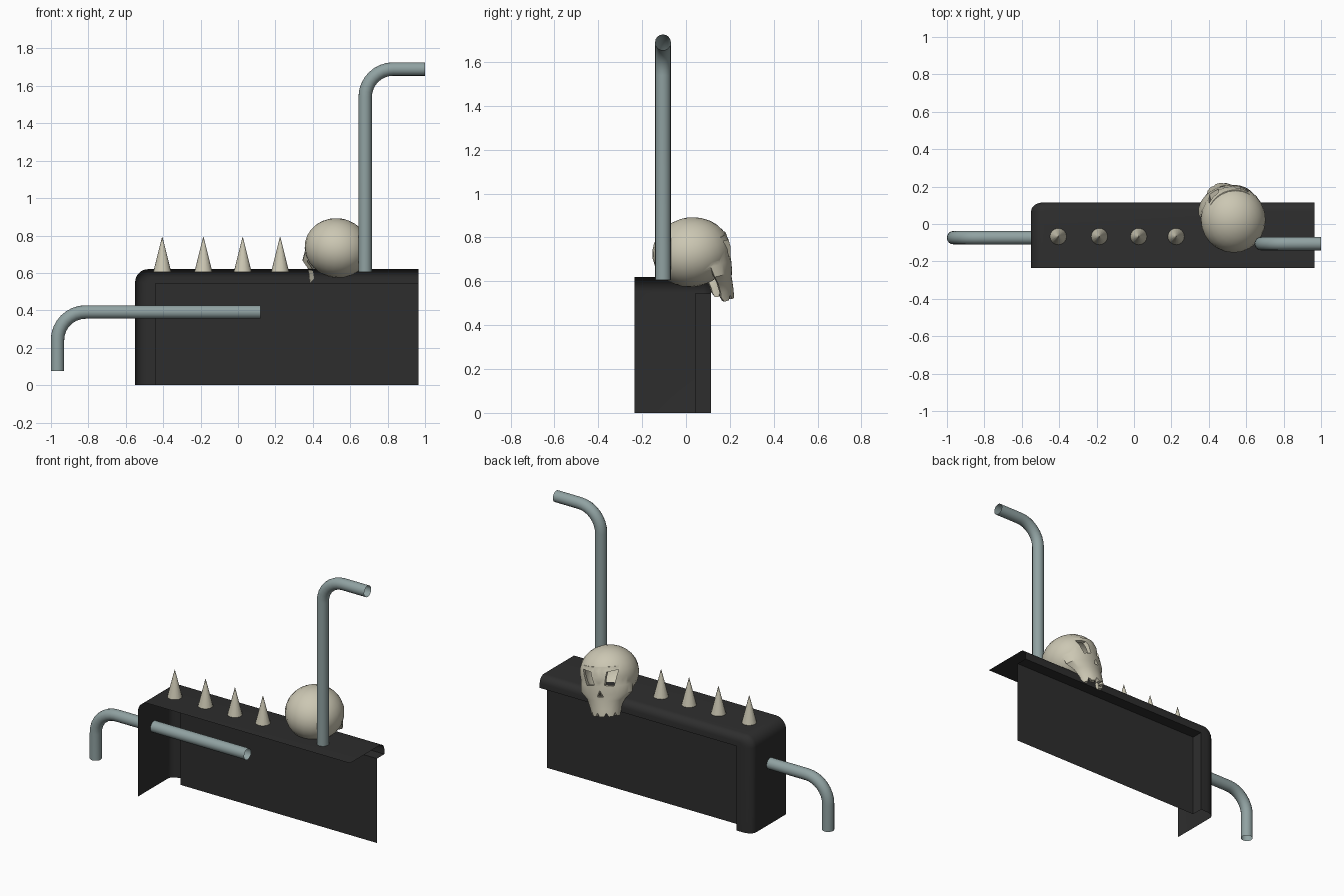
import bpy, bmesh
from math import sin, cos, pi, radians
from mathutils import Matrix, Vector

if "Cube" in bpy.data.objects:
    bpy.data.objects.remove(bpy.data.objects["Cube"])


def material(name, rgb):
    m = bpy.data.materials.new(name)
    m.diffuse_color = (*rgb, 1)
    m.use_nodes = True
    m.node_tree.nodes["Principled BSDF"].inputs["Base Color"].default_value = m.diffuse_color
    return m


BLACK = material("black_casing", (0.027, 0.027, 0.027))
STEEL = material("grey_green_metal", (0.28, 0.36, 0.36))
BONE = material("bone", (0.60, 0.57, 0.45))


def finish(name, bm, mat):
    me = bpy.data.meshes.new(name)
    bm.to_mesh(me)
    bm.free()
    ob = bpy.data.objects.new(name, me)
    bpy.context.collection.objects.link(ob)
    me.materials.append(mat)
    return ob


def smooth(ob, angle=40):
    bpy.ops.object.select_all(action='DESELECT')
    ob.select_set(True)
    bpy.context.view_layer.objects.active = ob
    bpy.ops.object.shade_smooth_by_angle(angle=radians(angle))


def grid(bm, rows):
    vs = [[bm.verts.new(p) for p in r] for r in rows]
    for a, b in zip(vs, vs[1:]):
        for i in range(len(a) - 1):
            bm.faces.new((a[i], a[i + 1], b[i + 1], b[i]))


# Casing: thin rim swept along the top and left edges, with a recessed panel
outer = [(0.965, 0.62)]
outer += [(-0.48 - 0.07 * sin(t), 0.55 + 0.07 * cos(t)) for t in [i * pi / 16 for i in range(9)]]
outer += [(-0.55, 0)]
inner = [(0.965, 0.545)] + [(-0.44, 0.545)] * 9 + [(-0.44, 0)]
profile = [(0, -0.235)]
profile += [(0.6 * (1 - cos(t)), 0.07 + 0.045 * sin(t)) for t in [i * pi / 12 for i in range(7)]]
profile += [(1, 0.115), (1, 0.04)]
bm = bmesh.new()
grid(bm, [[(o[0] + (n[0] - o[0]) * w, y, o[1] + (n[1] - o[1]) * w) for w, y in profile]
          for o, n in zip(outer, inner)])
bm.faces.new([bm.verts.new(p) for p in
              ((0.965, 0.04, 0.545), (-0.44, 0.04, 0.545), (-0.44, 0.04, 0), (0.965, 0.04, 0))])
bmesh.ops.remove_doubles(bm, verts=bm.verts, dist=1e-4)
bmesh.ops.recalc_face_normals(bm, faces=bm.faces)
smooth(finish("casing", bm, BLACK), 35)


# Bent open pipes
def pipe(name, start, corner, end, r=0.15):
    s, c, e = Vector(start), Vector(corner), Vector(end)
    u, v = (s - c).normalized(), (e - c).normalized()
    mid = c + (u + v) * r
    pts = [s] + [mid - v * r * cos(t) - u * r * sin(t) for t in [i * pi / 16 for i in range(9)]] + [e]
    bm = bmesh.new()
    side = u.cross(v)
    rows = []
    for i, p in enumerate(pts):
        t = max(0, min(1, (i - 1) / 8)) * pi / 2
        n = v * cos(t) + u * sin(t)          # in-plane normal of the path
        rows.append([p + 0.036 * (n * cos(a) + side * sin(a)) for a in [k * pi / 8 for k in range(17)]])
    grid(bm, rows)
    bmesh.ops.remove_doubles(bm, verts=bm.verts, dist=1e-5)
    bmesh.ops.recalc_face_normals(bm, faces=bm.faces)
    smooth(finish(name, bm, STEEL))


pipe("tall_pipe", (0.68, -0.105, 0.605), (0.68, -0.105, 1.69), (1.0, -0.105, 1.69))
pipe("side_pipe", (0.12, -0.073, 0.391), (-0.965, -0.073, 0.391), (-0.965, -0.073, 0.075))

# Row of spikes
for i, x in enumerate((-0.405, -0.185, 0.025, 0.225)):
    bm = bmesh.new()
    bmesh.ops.create_cone(bm, cap_ends=True, segments=16, radius1=0.048, radius2=0.001, depth=0.188,
                          matrix=Matrix.Translation((x, -0.067, 0.699)))
    smooth(finish(f"spike_{i + 1}", bm, BONE), 50)


# Skull, built facing +y around its own centre
def ellipsoid(name, radii, y=0.0):
    bm = bmesh.new()
    bmesh.ops.create_uvsphere(bm, u_segments=24, v_segments=14, radius=1)
    bmesh.ops.scale(bm, vec=radii, verts=bm.verts)
    bmesh.ops.translate(bm, vec=(0, y, 0), verts=bm.verts)
    return finish(name, bm, BONE)


def prism(name, outline):
    bm = bmesh.new()
    f = bm.faces.new([bm.verts.new((x, 0.04, z)) for x, z in outline])
    ext = bmesh.ops.extrude_face_region(bm, geom=[f])
    bmesh.ops.translate(bm, vec=(0, 0.3, 0), verts=[v for v in ext["geom"] if isinstance(v, bmesh.types.BMVert)])
    bmesh.ops.recalc_face_normals(bm, faces=bm.faces)
    return finish(name, bm, BONE)


def combine(ob, other, op):
    other.hide_render = True
    m = ob.modifiers.new(op, 'BOOLEAN')
    m.operation, m.solver, m.object = op, 'EXACT', other
    bpy.context.view_layer.objects.active = ob
    bpy.ops.object.modifier_apply(modifier=m.name)
    bpy.data.objects.remove(other)


# Face plate: curved bands (height, half width, centre y, depth), closed with thickness
levels = [(0.06, 0.140, 0.04, 0.130), (0.02, 0.150, 0.04, 0.137), (-0.055, 0.158, 0.04, 0.133),
          (-0.105, 0.160, 0.05, 0.118), (-0.145, 0.118, 0.07, 0.092), (-0.195, 0.098, 0.08, 0.082),
          (-0.24, 0.090, 0.08, 0.080)]
N = 20


def band(z, hw, y0, d, last, inset):
    return [((hw - inset) * sin(a), y0 + (d - inset) * cos(a), z + (0.022 if last and i % 4 == 0 else 0))
            for i, a in enumerate([-pi / 2 + pi * k / N for k in range(N + 1)])]


bm = bmesh.new()
rows = [band(*l, l is levels[-1], 0) for l in levels]
rows += [band(*l, l is levels[-1], 0.026) for l in reversed(levels)]
grid(bm, rows + [rows[0]])
bmesh.ops.remove_doubles(bm, verts=bm.verts, dist=1e-5)
bmesh.ops.holes_fill(bm, edges=[e for e in bm.edges if e.is_boundary], sides=0)
bmesh.ops.triangulate(bm, faces=[f for f in bm.faces if len(f.verts) > 4])
bmesh.ops.recalc_face_normals(bm, faces=bm.faces)
face = finish("face_plate", bm, BONE)

skull = ellipsoid("skull", (0.174, 0.18, 0.158))
combine(skull, face, 'UNION')
combine(skull, ellipsoid("cavity", (0.150, 0.157, 0.138)), 'DIFFERENCE')
for s in (1, -1):
    combine(skull, prism("eye_cutter", [(s * x, z) for x, z in
            ((0.032, -0.05), (0.085, -0.056), (0.112, 0.04), (0.05, 0.03))]), 'DIFFERENCE')
combine(skull, prism("nose_cutter", [(-0.02, -0.12), (0.02, -0.12), (0, -0.08)]), 'DIFFERENCE')
skull.matrix_world = (Matrix.Translation((0.53, 0.025, 0.733)) @ Matrix.Rotation(radians(15), 4, 'Z')
                      @ Matrix.Rotation(radians(8), 4, 'Y') @ Matrix.Rotation(radians(12), 4, 'X'))
smooth(skull, 35)
